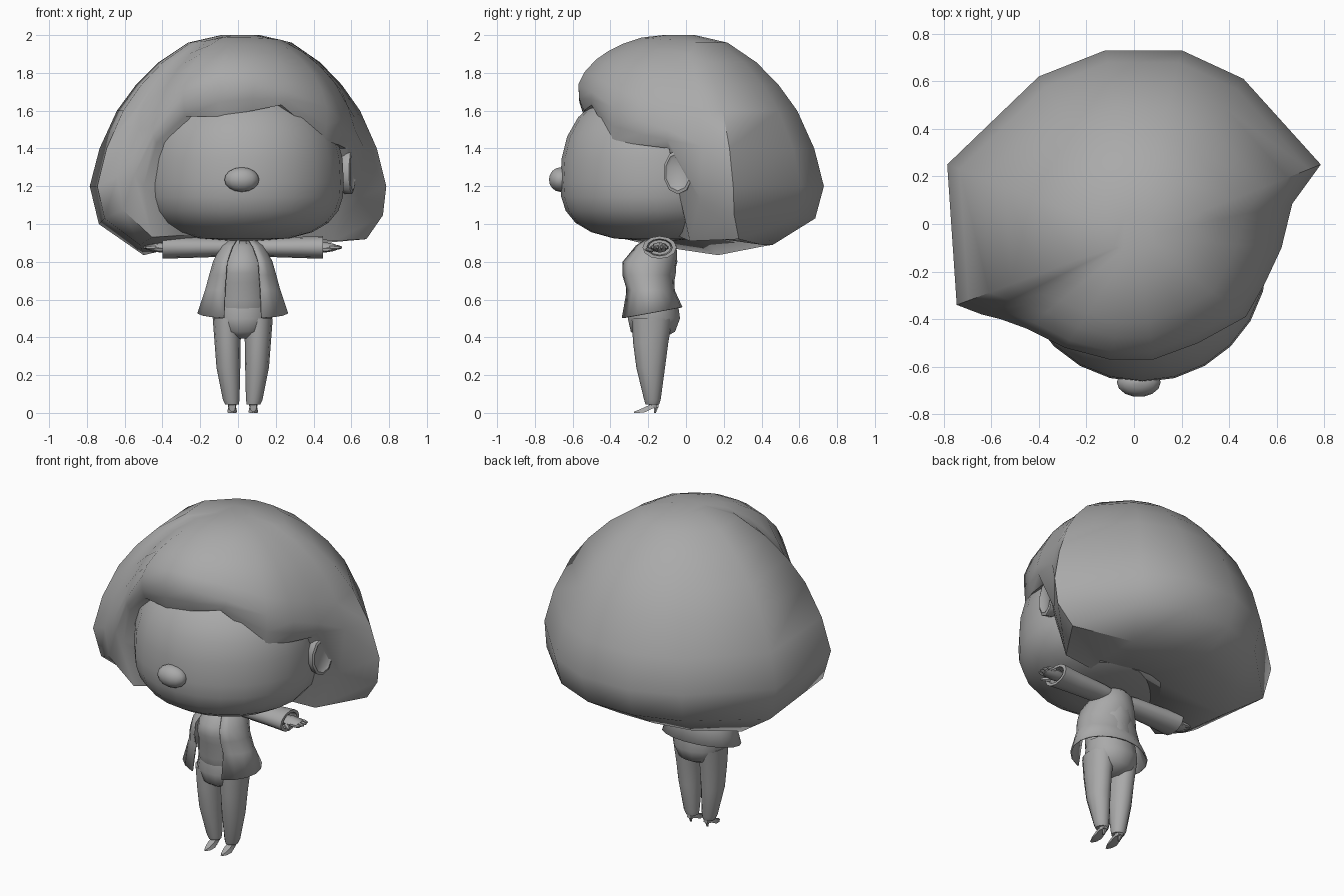
import bpy, bmesh, math
from mathutils import Vector, Matrix

if "Cube" in bpy.data.objects:
    bpy.data.objects.remove(bpy.data.objects["Cube"])

CX = 0.025  # body centre line
grey = bpy.data.materials.new("plain_grey")
grey.diffuse_color = (0.40, 0.40, 0.40, 1)
grey.use_nodes = True
grey.node_tree.nodes["Principled BSDF"].inputs["Base Color"].default_value = grey.diffuse_color


def make(name, verts, faces, angle=40):
    mesh = bpy.data.meshes.new(name)
    mesh.from_pydata([tuple(v) for v in verts], [], faces)
    bm = bmesh.new()
    bm.from_mesh(mesh)
    bmesh.ops.recalc_face_normals(bm, faces=bm.faces)
    bm.to_mesh(mesh)
    bm.free()
    mesh.materials.append(grey)
    ob = bpy.data.objects.new(name, mesh)
    bpy.context.collection.objects.link(ob)
    bpy.ops.object.select_all(action='DESELECT')
    ob.select_set(True)
    bpy.context.view_layer.objects.active = ob
    bpy.ops.object.shade_smooth_by_angle(angle=math.radians(angle))
    return ob


def skin(rows, closed=True, caps=True):
    """Join rows of equal length with quads."""
    n = len(rows[0])
    verts = [v for r in rows for v in r]
    faces = []
    for i in range(len(rows) - 1):
        for j in range(n if closed else n - 1):
            k = (j + 1) % n
            faces.append((i * n + j, i * n + k, (i + 1) * n + k, (i + 1) * n + j))
    if caps:
        faces.append(tuple(range(n)))
        faces.append(tuple(range(len(verts) - n, len(verts))))
    return verts, faces


def loft(name, rings, n=12, mat=Matrix(), angle=50):
    """rings: (cx, cy, z, rx, ry)"""
    rows = [[mat @ Vector((cx + rx * math.cos(2 * math.pi * j / n),
                           cy + ry * math.sin(2 * math.pi * j / n), z))
             for j in range(n)] for cx, cy, z, rx, ry in rings]
    return make(name, *skin(rows), angle=angle)


# Head: rounded box-like egg, flatter underneath
rings = []
for i in range(13):
    a = math.pi * (i / 12 - 0.5) * 0.97
    s, low = math.sin(a), a < 0
    p = 2.7 if low else 2.5
    z = 1.22 + s * (0.31 if low else 0.5)
    r = (1 - abs(s) ** p) ** (1 / p)
    rings.append((0.035, -0.15, z, 0.525 * r, 0.515 * r))
loft("head", rings, 24, angle=60)

# Nose
rings = [(0.02, -0.665, 1.235 + 0.065 * math.sin(a), 0.092 * math.cos(a), 0.062 * math.cos(a))
         for a in [math.radians(-88 + 22 * i) for i in range(9)]]
loft("nose", rings, 14, angle=80)

# Ear: ten-sided dish on the exposed side, hollowed in the middle
ear = (Matrix.Translation((0.545, -0.03, 1.275)) @ Matrix.Rotation(math.radians(-12), 4, 'Z')
       @ Matrix.Rotation(math.radians(90), 4, 'Y'))
loft("ear", [(0, 0, -0.03, 0.08, 0.05), (0, 0, 0.02, 0.115, 0.075), (0, 0, 0.06, 0.117, 0.08),
             (0, 0, 0.065, 0.1, 0.068), (0, 0, 0.055, 0.085, 0.055)], 10, ear)

# Hair: locks from crown to rim, each (widest x, y, z, rim x, y, z)
locks = [
    (-.12, .73, 1.2, -.1, .46, .89), (.2, .73, 1.2, .12, .46, .89),
    (.46, .61, 1.2, .35, .40, .89), (.785, .25, 1.2, .68, .28, .92),
    (.665, .085, 1.41, .51, .02, .91), (.62, -.1, 1.5, .57, -.09, 1.40),
    (.55, -.25, 1.55, .53, -.25, 1.42), (.47, -.39, 1.62, .46, -.39, 1.44),
    (.27, -.5, 1.7, .23, -.5, 1.63), (.08, -.57, 1.74, .08, -.54, 1.60),
    (-.1, -.57, 1.74, -.1, -.54, 1.57), (-.29, -.52, 1.7, -.28, -.5, 1.57),
    (-.45, -.44, 1.5, -.43, -.43, 1.43), (-.56, -.4, 1.33, -.5, -.39, 1.2),
    (-.64, -.38, 1.25, -.455, -.36, .93), (-.745, -.34, 1.2, -.52, -.2, .89),
    (-.785, .25, 1.2, -.5, .17, .835), (-.4, .62, 1.2, -.32, .4, .88)]
steps = [(.13, 0), (.35, .05), (.545, .18), (.695, .33), (.82, .5), (.935, .75), (1, 1)]
crown = Vector((0.015, -0.055, 2.0))
columns = []
for lock in locks:
    wide, rim = Vector(lock[:3]), Vector(lock[3:])
    col = []
    for f, t in steps:
        p = crown.lerp(wide, f)
        p.z = 2.0 - t * (2.0 - wide.z)
        col.append(p)
    mid = wide.lerp(rim, 0.17)
    mid.z = wide.z + 0.55 * (rim.z - wide.z)
    tuck = rim.lerp(Vector((0.03, -0.1, max(0.96, rim.z))), 0.6)
    columns.append(col + [mid, rim, tuck])
make("hair", *skin([list(r) for r in zip(*columns)]), angle=50)

# Neck and shirt
loft("neck", [(CX, -.15, .84, .05, .05), (CX, -.15, .96, .045, .045)], 10)
loft("shirt", [(CX, -.17, .54, .14, .13), (CX, -.185, .6, .14, .135), (CX, -.19, .69, .135, .13),
               (CX, -.195, .74, .135, .145), (CX, -.19, .8, .12, .14), (CX, -.17, .88, .08, .09),
               (CX, -.15, .91, .04, .05)], 14)

# Hips with a rounded seat
loft("hips", [(CX, -.18, .395, .05, .06), (CX, -.175, .43, .125, .12), (CX, -.17, .5, .155, .142),
              (CX, -.17, .58, .145, .13)], 14)

# Open jacket, each ring (z, rx, ry, centre y, half opening)
jacket = []
for z, rx, ry, cy, gap in [(.93, .05, .06, -.15, .025), (.885, .115, .115, -.165, .055),
                           (.8, .158, .157, -.203, .085), (.73, .178, .147, -.21, .09),
                           (.65, .2, .135, -.195, .095), (.53, .243, .168, -.187, .10)]:
    a0 = math.asin(gap / rx)
    row = []
    for j in range(17):
        a = a0 + (2 * math.pi - 2 * a0) * j / 16
        dy = -ry * math.cos(a)
        row.append(Vector((CX + rx * math.sin(a), cy + dy, z + (dy * .18 if z < .6 else 0))))
    jacket.append(row)
coat = make("jacket", *skin(jacket, closed=False, caps=False), angle=50)
thick = coat.modifiers.new("cloth", 'SOLIDIFY')
thick.thickness = 0.008

for side, s in (("left", 1), ("right", -1)):
    # Collar flap beside the neck
    c = [(.012, -.235, .86), (.05, -.225, .885), (.055, -.15, .925), (.04, -.17, .945), (.02, -.21, .93)]
    make(side + "_collar", [(CX + s * x, y, z) for x, y, z in c], [(0, 1, 2, 3, 4)])

    # Sleeve with a hollow cuff
    arm = Matrix.Translation((CX, -.14, .876)) @ Matrix.Rotation(math.radians(90 * s), 4, 'Y')
    loft(side + "_sleeve", [(0, 0, .05, .04, .06), (0, 0, .12, .05, .07), (0, 0, .3, .056, .078),
                            (0, 0, .425, .06, .09), (0, 0, .425, .045, .068),
                            (0, 0, .38, .04, .06)], 12, arm)
    # Palm and fingers
    loft(side + "_palm", [(0, 0, .37, .025, .035), (0, 0, .43, .028, .045), (0, 0, .48, .02, .045),
                          (0, 0, .5, .012, .035)], 8, arm)
    for f in range(4):
        y = -.036 + .024 * f
        reach = .53 - .008 * abs(f - 1.5)
        loft(side + "_finger", [(0, y, .46, .013, .013), (0, y, reach - .02, .012, .011),
                                (0, y, reach, .005, .005)], 6, arm)
    thumb = arm @ Matrix.Translation((s * .012, -.04, .43)) @ Matrix.Rotation(math.radians(40), 4, 'X')
    loft(side + "_thumb", [(0, 0, 0, .014, .014), (0, 0, .035, .012, .012),
                           (0, 0, .055, .005, .005)], 6, thumb)

    # Tapered trouser leg
    loft(side + "_leg", [(CX + s * .057, -.178, .045, .036, .036), (CX + s * .061, -.178, .07, .044, .044),
                         (CX + s * .076, -.187, .24, .063, .076), (CX + s * .08, -.187, .37, .069, .093),
                         (CX + s * .083, -.18, .5, .076, .108)], 12)
    # Ankle and pointed shoe with a thin heel
    fx = CX + s * .056
    loft(side + "_ankle", [(fx, -.172, .025, .02, .022), (fx, -.172, .06, .024, .026)], 8)
    rows = []
    for y, w, lo, hi in [(-.145, .014, .03, .05), (-.175, .022, .024, .05), (-.215, .026, .004, .032),
                         (-.25, .02, .0, .016), (-.275, .006, .0, .007)]:
        rows.append([Vector((fx + w * a, y, z)) for a, z in ((-1, lo), (1, lo), (.7, hi), (-.7, hi))])
    make(side + "_shoe", *skin(rows))
    loft(side + "_heel", [(fx, -.165, 0, .006, .006), (fx, -.158, .035, .012, .014)], 6)
